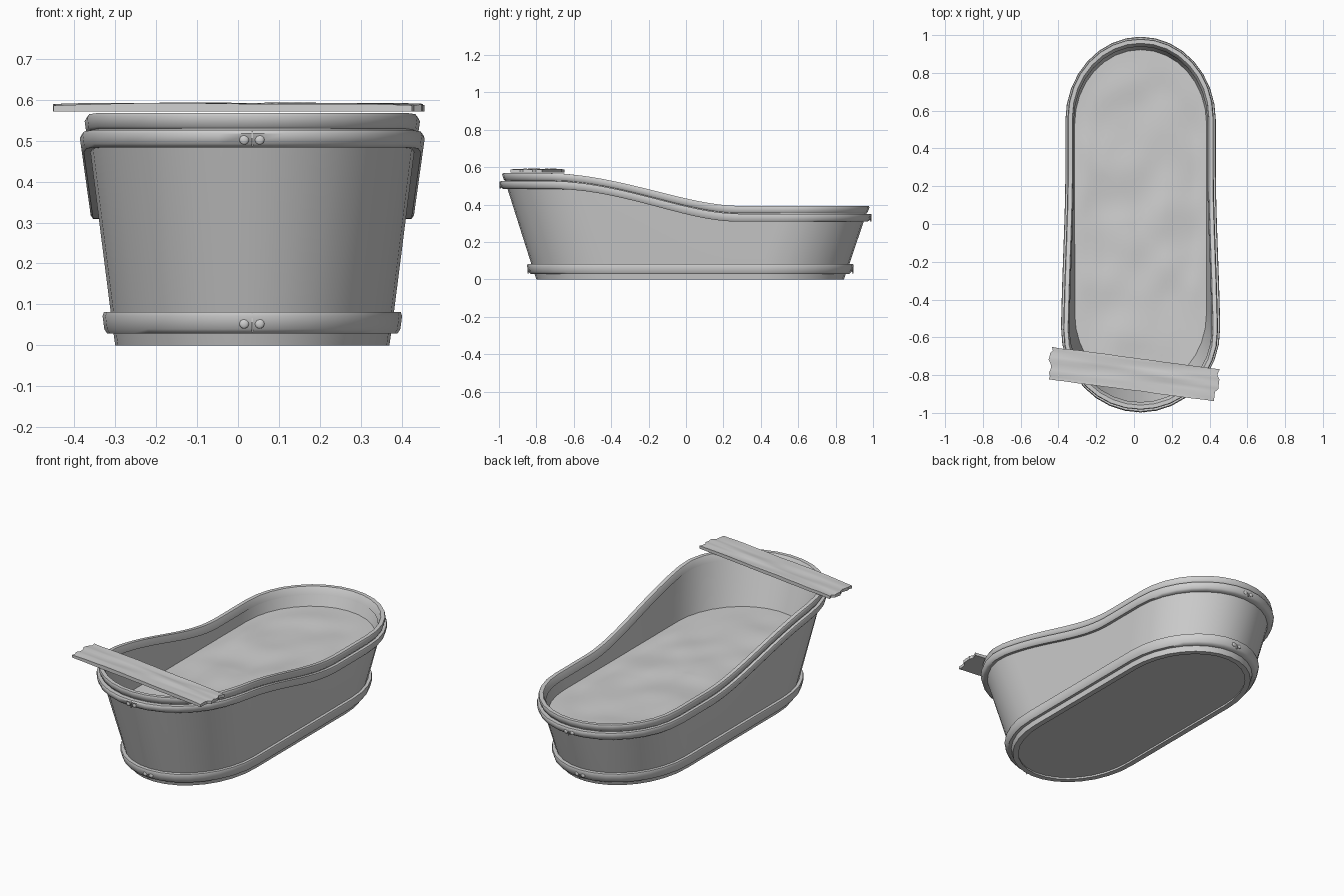
import bpy, bmesh, math, random
from mathutils import Vector, noise

cube = bpy.data.objects.get("Cube")
if cube:
    bpy.data.objects.remove(cube, do_unlink=True)
random.seed(4)

grey = bpy.data.materials.new("plain grey")
grey.use_nodes = True
tone = (0.62, 0.62, 0.62, 1)
grey.diffuse_color = tone
grey.node_tree.nodes["Principled BSDF"].inputs["Base Color"].default_value = tone

CX = 0.035          # tub centre line
END = 0.42          # depth of each rounded end
ARC, SIDE = 16, 22  # segments per rounded end and per side


def finish(name, bm, angle=35):
    bmesh.ops.recalc_face_normals(bm, faces=bm.faces)
    mesh = bpy.data.meshes.new(name)
    bm.to_mesh(mesh)
    bm.free()
    mesh.materials.append(grey)
    mesh.shade_smooth()
    mesh.set_sharp_from_angle(angle=math.radians(angle))
    obj = bpy.data.objects.new(name, mesh)
    bpy.context.collection.objects.link(obj)
    return obj


def loft(rings, wrap=False, cap_first=False, cap_last=False):
    """Join closed rings of points into one surface."""
    bm = bmesh.new()
    rows = [[bm.verts.new(p) for p in ring] for ring in rings]
    n = len(rows[0])
    for a, b in zip(rows, rows[1:] + ([rows[0]] if wrap else [])):
        for i in range(n):
            j = (i + 1) % n
            bm.faces.new((a[i], a[j], b[j], b[i]))
    if cap_first:
        bm.faces.new(rows[0])
    if cap_last:
        bm.faces.new(rows[-1])
    return bm, rows


# Stations around the tub outline: (across, along the straight, end bulge)
stations = []
for i in range(ARC):
    t = math.pi * i / ARC
    stations.append((math.cos(t), 1, math.sin(t)))
for i in range(SIDE):
    stations.append((-1, 1 - i / SIDE, 0))
for i in range(ARC):
    t = math.pi * i / ARC
    stations.append((-math.cos(t), 0, -math.sin(t)))
for i in range(SIDE):
    stations.append((1, i / SIDE, 0))


def wall_point(station, off, z):
    """Point on the flared wall, pushed outward by off."""
    u, s, bulge = station
    front = -0.80 - 0.33 * z + END
    back = 0.844 + 0.36 * z - END
    reach = END + (off * (1.2 + z) if off > 0 else off)
    return Vector((CX + (0.335 + 0.14 * z + off) * u,
                   front + (back - front) * s + reach * bulge, z))


def rim_height(station):
    """High at the front, sweeping down to a low back."""
    y = wall_point(station, 0, 0.45).y
    t = min(max((y + 0.69) / 1.0, 0), 1)
    return 0.562 - 0.175 * t * t * (3 - 2 * t)


def ring(off, z, follow_rim):
    return [wall_point(s, off, z + (rim_height(s) if follow_rim else 0))
            for s in stations]


def hoop(name, inner, outer, low, high, follow_rim, bevel=0.2):
    """Flat band with softened edges swept around the tub."""
    h, w = (high - low) * bevel, (outer - inner) * bevel
    section = [(inner, low), (outer - w, low), (outer, low + h),
               (outer, high - h), (outer - w, high), (inner + w * 0.4, high),
               (inner, high - h * 0.6)]
    bm, _ = loft([ring(o, z, follow_rim) for o, z in section], wrap=True)
    finish(name, bm, 50)


# Tub shell: shallow recess underneath, outside wall, then inside wall
WATER = 0.295
shell, _ = loft([ring(-0.03, 0.012, False), ring(-0.03, 0, False), ring(0, 0, False),
                 ring(0, 0.06, False), ring(-0.006, -0.03, True),
                 ring(-0.026, -0.03, True), ring(-0.028, WATER - 0.03, False)],
                cap_first=True, cap_last=True)
finish("tub_shell", shell)

# Lip and the two hoops
hoop("rim_lip", -0.031, -0.002, -0.035, 0.006, True)
hoop("upper_hoop", -0.008, 0.0155, -0.078, -0.036, True)
hoop("lower_hoop", -0.005, 0.021, 0.029, 0.082, False)

# Gently rippled water
edge = ring(-0.027, WATER, False)
centre = Vector((CX, 0.02, WATER))
water_rings = []
for k in range(24):
    f = 1 - k / 24
    row = []
    for p in edge:
        q = centre.lerp(p, f)
        calm = min(1, (1 - f) * 5)
        q.z += 0.012 * calm * noise.noise(Vector((q.x * 6, q.y * 5, 1.7)))
        row.append(q)
    water_rings.append(row)
water, _ = loft(water_rings, cap_last=True)
finish("water", water, 60)


# Rivets and seam on both ends of each hoop
def outer_point(x, off, z, sign):
    across = x / (0.335 + 0.14 * z + off)
    return wall_point((across, sign > 0, sign * math.sqrt(1 - across ** 2)), off, z)


for end, sign in (("front", -1), ("back", 1)):
    tip = stations[ARC // 2 if sign > 0 else ARC + SIDE + ARC // 2]
    for hoop_name, z, off, half in (
            ("upper", rim_height(tip) - 0.057, 0.0155, 0.019),
            ("lower", 0.0555, 0.021, 0.024)):
        for side, x in (("right", -0.02), ("left", 0.018)):
            bm = bmesh.new()
            bmesh.ops.create_uvsphere(bm, u_segments=12, v_segments=8, radius=0.0115)
            bmesh.ops.scale(bm, vec=(1, 0.45, 1), verts=bm.verts)
            bmesh.ops.translate(bm, vec=outer_point(x, off, z - 0.003, sign), verts=bm.verts)
            finish(f"{end}_{hoop_name}_rivet_{side}", bm)
        bm = bmesh.new()
        bmesh.ops.create_cube(bm, size=1)
        bmesh.ops.scale(bm, vec=(0.003, 0.008, half * 2), verts=bm.verts)
        bmesh.ops.translate(bm, vec=outer_point(0, off, z, sign), verts=bm.verts)
        finish(f"{end}_{hoop_name}_seam", bm)

# Rough plank laid across the front, with splintered ends
COLS, ROWS = 10, 28
HALF_L, HALF_W = 0.452, 0.086
ends = [[random.uniform(-0.016, 0.006) for _ in range(COLS + 1)] for _ in range(2)]
slices = []
for r in range(ROWS + 1):
    t = r / ROWS
    top, bottom = [], []
    for c in range(COLS + 1):
        v = c / COLS
        x = (-HALF_L - ends[0][c]) * (1 - t) + (HALF_L + ends[1][c]) * t
        y = (v * 2 - 1) * HALF_W
        if c in (0, COLS):
            y += 0.004 * noise.noise(Vector((x * 9, v * 5, 3)))
        grain = 0.006 * noise.noise(Vector((x * 3, v * 7, 8)))
        top.append((x, y, 0.0095 + grain - 0.003 * abs(2 * t - 1) ** 4))
        bottom.append((x, y, -0.0095))
    slices.append(top + bottom[::-1])
bm, rows = loft(slices)
# Close each ragged end with narrow strips
for row in (rows[0], rows[-1]):
    for c in range(COLS):
        bm.faces.new((row[c], row[c + 1], row[-2 - c], row[-1 - c]))
plank = finish("plank", bm, 30)
plank.location = (-0.002, -0.795, 0.581)
plank.rotation_euler.z = math.radians(-7.6)
